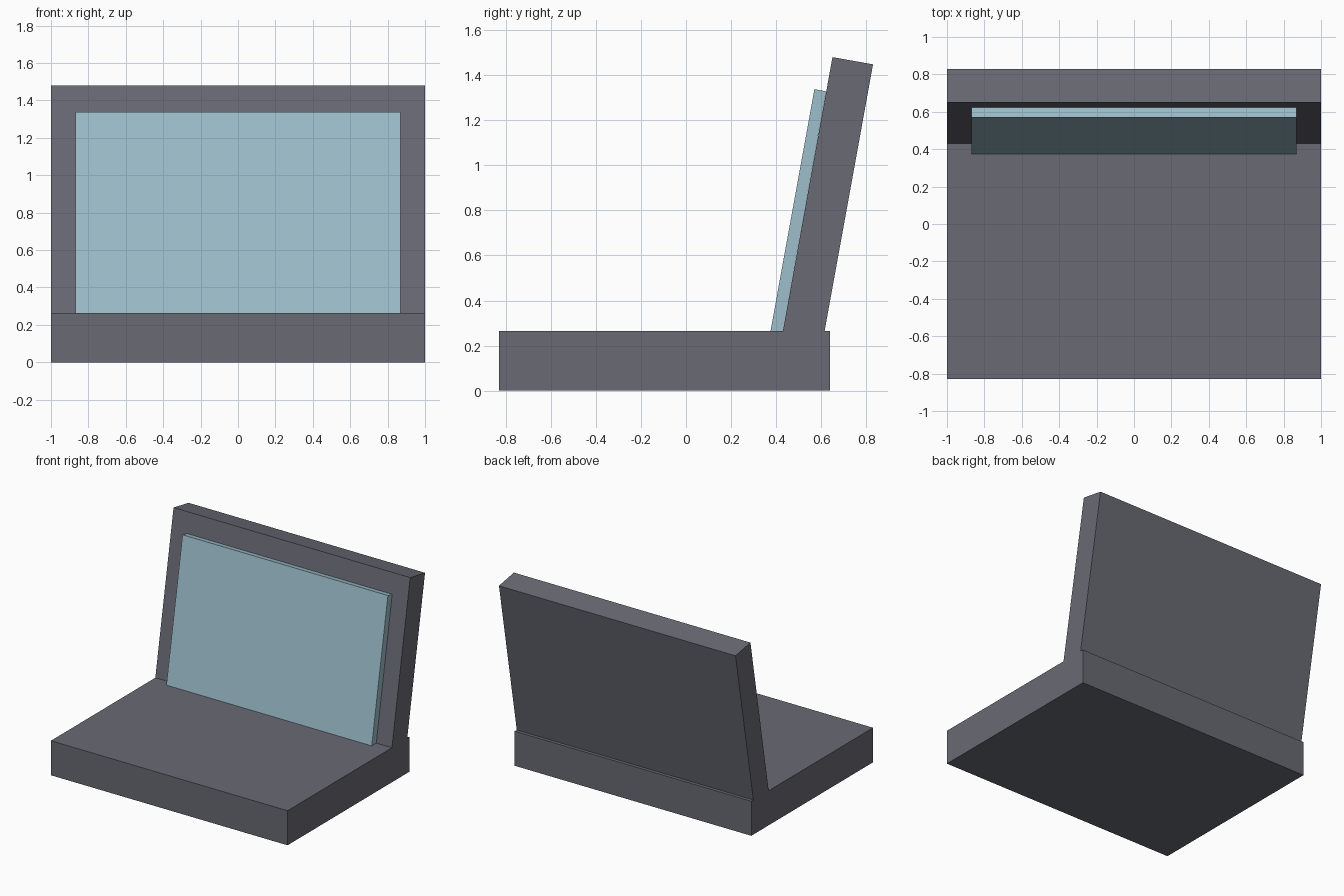
import bpy
import bmesh

if "Cube" in bpy.data.objects:
    bpy.data.objects.remove(bpy.data.objects["Cube"])


def material(name, rgb):
    m = bpy.data.materials.new(name)
    m.diffuse_color = (*rgb, 1.0)
    m.use_nodes = True
    m.node_tree.nodes["Principled BSDF"].inputs["Base Color"].default_value = m.diffuse_color
    return m


def extrude_profile(name, profile, half_width, mat):
    """Extrude a (y, z) side profile symmetrically along x."""
    bm = bmesh.new()
    face = bm.faces.new([bm.verts.new((-half_width, y, z)) for y, z in profile])
    result = bmesh.ops.extrude_face_region(bm, geom=[face])
    moved = [v for v in result["geom"] if isinstance(v, bmesh.types.BMVert)]
    bmesh.ops.translate(bm, verts=moved, vec=(2 * half_width, 0, 0))
    bmesh.ops.recalc_face_normals(bm, faces=bm.faces)
    mesh = bpy.data.meshes.new(name)
    bm.to_mesh(mesh)
    bm.free()
    mesh.materials.append(mat)
    obj = bpy.data.objects.new(name, mesh)
    bpy.context.collection.objects.link(obj)
    return obj


grey = material("slate grey", (0.14, 0.143, 0.172))
blue = material("pale blue", (0.34, 0.52, 0.60))

DECK = 0.264  # top of the base

# Laptop casing: flat base with the leaning lid in one seamless profile
extrude_profile("casing", [
    (-0.83, 0), (0.64, 0), (0.64, DECK), (0.615, DECK),
    (0.83, 1.448), (0.65, 1.48), (0.43, DECK), (-0.83, DECK),
], 1.0, grey)

# Raised display panel resting against the lid
extrude_profile("screen", [
    (0.375, DECK), (0.43, DECK), (0.622, 1.328), (0.57, 1.338),
], 0.868, blue)
